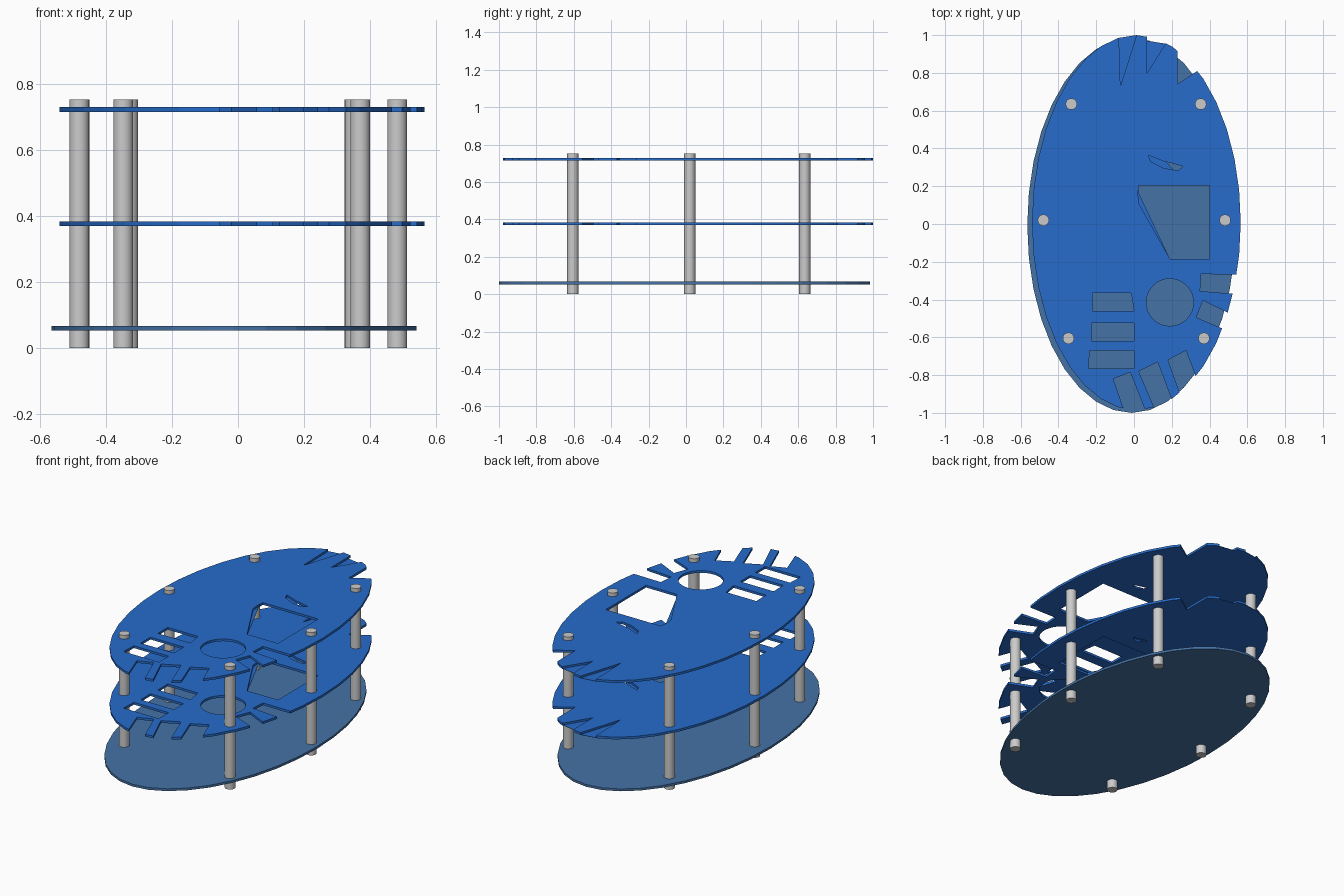
import bpy, bmesh
from math import cos, sin, pi

if "Cube" in bpy.data.objects:
    bpy.data.objects.remove(bpy.data.objects["Cube"])


def material(name, rgb):
    m = bpy.data.materials.new(name)
    m.diffuse_color = (*rgb, 1)
    m.use_nodes = True
    m.node_tree.nodes["Principled BSDF"].inputs["Base Color"].default_value = m.diffuse_color
    return m


def ellipse(cx, cy, rx, ry, n):
    return [(cx + rx * cos(2 * pi * i / n), cy + ry * sin(2 * pi * i / n)) for i in range(n)]


def prisms(name, outlines, z0, z1, mat=None):
    """One object holding an upright prism for every outline."""
    bm = bmesh.new()
    for pts in outlines:
        low = [bm.verts.new((x, y, z0)) for x, y in pts]
        high = [bm.verts.new((x, y, z1)) for x, y in pts]
        bm.faces.new(low)
        bm.faces.new(high)
        for i in range(len(pts)):
            j = (i + 1) % len(pts)
            bm.faces.new((low[i], low[j], high[j], high[i]))
    bmesh.ops.recalc_face_normals(bm, faces=bm.faces)
    me = bpy.data.meshes.new(name)
    bm.to_mesh(me)
    bm.free()
    ob = bpy.data.objects.new(name, me)
    bpy.context.collection.objects.link(ob)
    if mat:
        me.materials.append(mat)
    return ob


def cut(ob, outlines, z0, z1):
    cutter = prisms("cutter", outlines, z0, z1)
    cutter.hide_render = True
    mod = ob.modifiers.new("cut", 'BOOLEAN')
    mod.operation = 'DIFFERENCE'
    mod.solver = 'EXACT'
    mod.object = cutter
    bpy.context.view_layer.objects.active = ob
    bpy.ops.object.modifier_apply(modifier=mod.name)
    bpy.data.objects.remove(cutter)


blue = material("bright_blue", (0.02, 0.15, 0.60))
steel = material("steel_blue", (0.06, 0.17, 0.38))
THICK = 0.014

# openings that go right through the upper plates
through = [
    [(-0.22, -0.365), (-0.015, -0.365), (0, -0.46), (-0.22, -0.46)],
    [(-0.225, -0.525), (0, -0.525), (0, -0.62), (-0.225, -0.62)],
    [(-0.235, -0.67), (0, -0.67), (0, -0.765), (-0.24, -0.765)],
    ellipse(0.19, -0.415, 0.125, 0.125, 32),
    [(0.025, 0.205), (0.40, 0.205), (0.40, -0.185), (0.19, -0.185), (0.025, 0.165)],
    [(0.17, 0.33), (0.26, 0.305), (0.235, 0.285), (0.21, 0.285)],
    # notches open to the rim
    [(0.355, -0.265), (0.65, -0.27), (0.65, -0.38), (0.35, -0.355)],
    [(0.365, -0.405), (0.60, -0.52), (0.58, -0.60), (0.33, -0.495)],
    [(0.18, -0.72), (0.275, -0.67), (0.375, -0.93), (0.28, -1.0)],
    [(0.025, -0.78), (0.125, -0.73), (0.245, -1.05), (0.14, -1.05)],
    [(-0.11, -0.82), (-0.02, -0.785), (0.085, -1.05), (-0.03, -1.05)],
    [(0.23, 1.02), (0.23, 0.74), (0.335, 0.81), (0.48, 0.91)],
    [(0.065, 1.02), (0.07, 0.97), (0.165, 0.955), (0.20, 1.02)],
]
# shallow recesses in the top faces
recesses = [
    [(-0.08, 1.0), (-0.072, 0.73), (0.02, 1.02)],
    [(0.07, 0.98), (0.07, 0.80), (0.17, 0.96)],
    [(0.02, 0.18), (0.025, 0.11), (0.19, -0.183), (0.05, 0.15)],
    [(0.075, 0.365), (0.175, 0.325), (0.212, 0.287), (0.16, 0.295), (0.09, 0.33)],
]

# plain base plate
prisms("base_plate", [ellipse(-0.0125, -0.0075, 0.5525, 0.9925, 36)],
       0.053, 0.053 + THICK, steel)

# two matching cut-out plates
for name, z in (("middle_plate", 0.369), ("top_plate", 0.715)):
    plate = prisms(name, [ellipse(0.0125, 0.0075, 0.5525, 0.9925, 36)], z, z + THICK, blue)
    cut(plate, recesses, z + 0.002, z + 0.05)
    cut(plate, through, z - 0.05, z + 0.06)

# six support posts
for i, (x, y) in enumerate([(-0.332, 0.635), (0.353, 0.635), (-0.48, 0.02),
                            (0.482, 0.02), (-0.347, -0.605), (0.37, -0.605)]):
    bpy.ops.mesh.primitive_cylinder_add(vertices=24, radius=0.03, depth=0.752,
                                        location=(x, y, 0.376))
    bpy.context.object.name = f"support_post_{i + 1}"
    bpy.ops.object.shade_smooth_by_angle()
